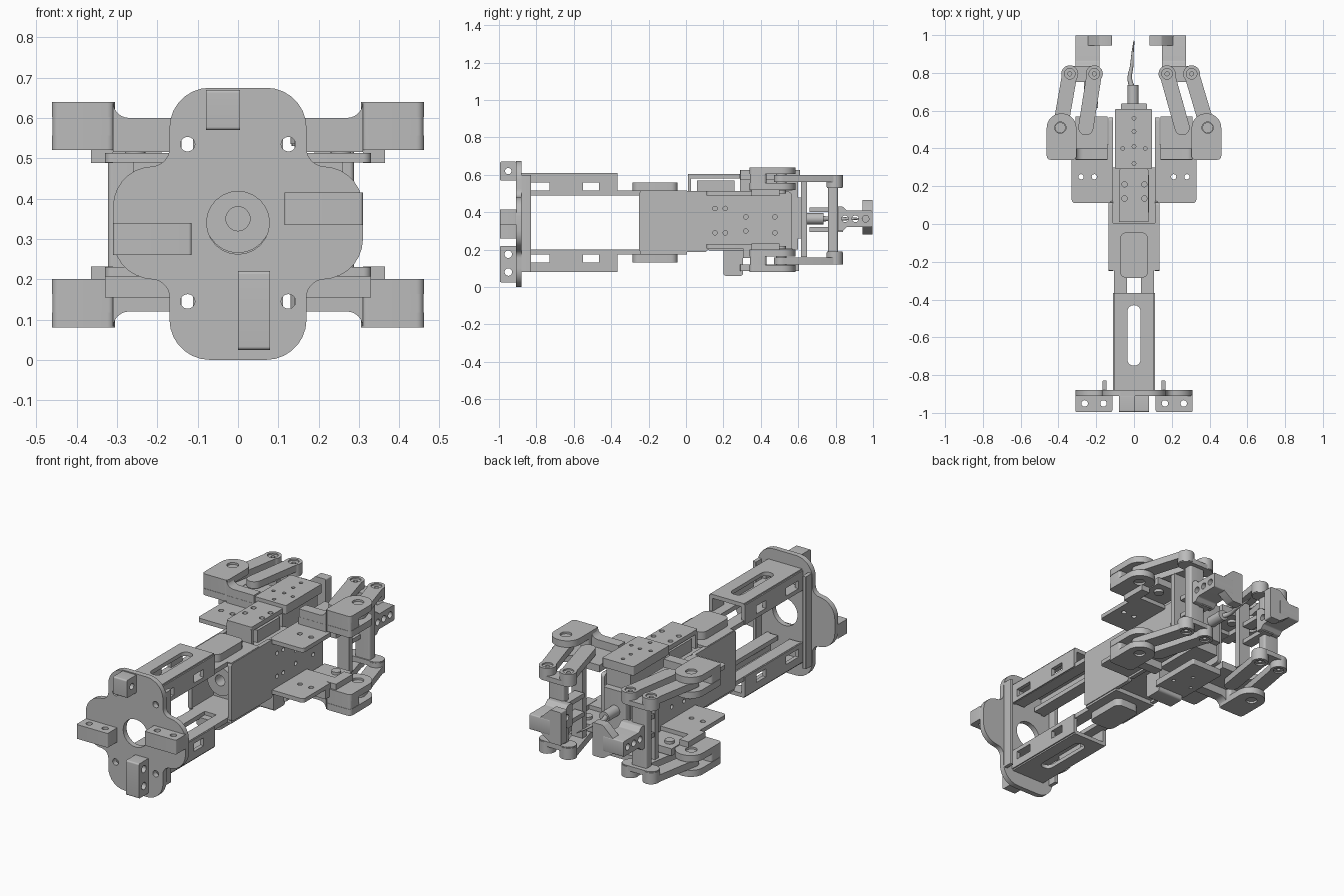
import bpy, bmesh
from math import sin, cos, pi, atan2
from mathutils import Vector

if "Cube" in bpy.data.objects:
    bpy.data.objects.remove(bpy.data.objects["Cube"])

GREY = bpy.data.materials.new("machined_grey")
GREY.use_nodes = True
GREY.diffuse_color = (0.5, 0.5, 0.5, 1)
GREY.node_tree.nodes["Principled BSDF"].inputs["Base Color"].default_value = (0.5, 0.5, 0.5, 1)
parts = []


# Outline helpers, all in a flat (u, v) plane
def fillet(pts, r, steps=7):
    out, n = [], len(pts)
    radii = r if isinstance(r, (list, tuple)) else [r] * n
    for i, p in enumerate(pts):
        p = Vector(p)
        a = (Vector(pts[i - 1]) - p).normalized()
        b = (Vector(pts[(i + 1) % n]) - p).normalized()
        if radii[i] == 0:
            out.append(p)
            continue
        for k in range(steps + 1):
            t = k / steps * pi / 2
            out.append(p + a * radii[i] * (1 - sin(t)) + b * radii[i] * (1 - cos(t)))
    return out


def rect(u0, u1, v0, v1, r=0.0):
    return fillet([(u0, v0), (u1, v0), (u1, v1), (u0, v1)], r)


def circle(u, v, r, n=24):
    return [(u + r * cos(2 * pi * k / n), v + r * sin(2 * pi * k / n)) for k in range(n)]


def capsule(a, b, r, n=12):
    ang = atan2(b[1] - a[1], b[0] - a[0])
    out = []
    for c, start in ((b, ang - pi / 2), (a, ang + pi / 2)):
        out += [(c[0] + r * cos(start + pi * k / n), c[1] + r * sin(start + pi * k / n))
                for k in range(n + 1)]
    return out


# Extrude an outline with holes along an axis
def slab(name, axis, lo, hi, outline, holes=()):
    cu = bpy.data.curves.new(name, 'CURVE')
    cu.dimensions, cu.fill_mode, cu.extrude = '2D', 'BOTH', (hi - lo) / 2
    for ring in [outline, *holes]:
        sp = cu.splines.new('POLY')
        sp.points.add(len(ring) - 1)
        for pt, q in zip(sp.points, ring):
            pt.co = (q[0], q[1], 0, 1)
        sp.use_cyclic_u = True
    tmp = bpy.data.objects.new(name + "_curve", cu)
    bpy.context.collection.objects.link(tmp)
    bpy.context.view_layer.update()
    me = bpy.data.meshes.new_from_object(tmp.evaluated_get(bpy.context.evaluated_depsgraph_get()))
    bpy.data.objects.remove(tmp)
    bm = bmesh.new()
    bm.from_mesh(me)
    for v in bm.verts:
        a, b, c = v.co
        c += (lo + hi) / 2
        v.co = {'x': (c, a, b), 'y': (a, c, b), 'z': (a, b, c)}[axis]
    bmesh.ops.remove_doubles(bm, verts=bm.verts, dist=1e-5)
    bmesh.ops.recalc_face_normals(bm, faces=bm.faces)
    bm.to_mesh(me)
    bm.free()
    me.name = name
    me.materials.clear()
    me.materials.append(GREY)
    ob = bpy.data.objects.new(name, me)
    bpy.context.collection.objects.link(ob)
    parts.append(ob)


def box(name, x0, x1, y0, y1, z0, z1, r=0.0):
    slab(name, 'z', z0, z1, rect(min(x0, x1), max(x0, x1), y0, y1, r))


# Mounting flange: a rounded cross with bolt holes
w, a, zl, zh, top = 0.31, 0.17, 0.2, 0.48, 0.675
cross = [(-a, 0), (a, 0), (a, zl), (w, zl), (w, zh), (a, zh),
         (a, top), (-a, top), (-a, zh), (-w, zh), (-w, zl), (-a, zl)]
bolts = [circle(sx * 0.125, z, 0.018) for sx in (-1, 1) for z in (0.145, 0.535)]
slab("mounting_flange", 'y', -0.91, -0.88, fillet(cross, [0.1, 0.1, 0.045, 0.1, 0.1, 0.045] * 2),
     bolts + [circle(0, 0.34, 0.078)])

# Four coupling blocks on the flange
for side, x0, x1, z0, z1 in (("right", -0.31, -0.115, 0.26, 0.34), ("left", 0.115, 0.31, 0.335, 0.415)):
    slab(side + "_coupling_block", 'z', z0, z1, rect(x0, x1, -0.995, -0.905, 0.008),
         [circle(x0 + f * (x1 - x0), -0.95, 0.017) for f in (0.25, 0.76)])
slab("upper_coupling_block", 'x', -0.08, 0.005, rect(-0.995, -0.905, 0.57, 0.67, 0.008),
     [circle(-0.95, 0.62, 0.017)])
slab("lower_coupling_block", 'x', 0, 0.08, rect(-0.995, -0.905, 0.025, 0.22, 0.008),
     [circle(-0.95, z, 0.02) for z in (0.08, 0.175)])

# Upper and lower slotted rails with their inner guide bars
for name, flip in (("upper", False), ("lower", True)):
    def zr(z0, z1, c=0.345):
        return (2 * c - z1, 2 * c - z0) if flip else (z0, z1)
    slab(name + "_rail_web", 'z', *zr(0.588, 0.61), rect(-0.105, 0.105, -0.88, -0.365),
         [rect(-0.035, 0.035, -0.75, -0.43, 0.033)])
    for s in (-1, 1):
        lo, hi = sorted((s * 0.09, s * 0.112))
        slab(name + "_rail_wall", 'x', lo, hi, rect(-0.88, -0.365, *zr(0.492, 0.602)),
             [rect(y0, y1, *zr(0.515, 0.56)) for y0, y1 in ((-0.84, -0.73), (-0.55, -0.465))])
        box(name + "_guide_bar", s * 0.036, s * 0.105, -0.87, -0.24, *zr(0.49, 0.515))
    box(name + "_body_pad", -0.075, 0.075, -0.285, -0.045, *zr(0.51, 0.558), 0.035)
    box(name + "_body_cover", -0.13, 0.13, -0.245, 0.005, *zr(0.49, 0.515))
for s in (-1, 1):
    box("flange_rib", s * 0.145, s * 0.166, -0.885, -0.828, 0.08, 0.6, 0.004)

# Central body: an open housing with the motor inside
box("body_core", -0.112, 0.112, -0.06, 0.3, 0.2, 0.5)
slab("motor", 'y', -0.16, -0.055, circle(0, 0.345, 0.08), [circle(0, 0.35, 0.03)])

# Side webs with screw holes and outward wing plates
screws = [circle(y, z, 0.012, 12) for y, z in ((0.155, 0.42), (0.21, 0.42), (0.32, 0.375), (0.475, 0.375),
                                               (0.155, 0.29), (0.21, 0.29), (0.32, 0.3), (0.475, 0.29))]
for s, side in ((-1, "right"), (1, "left")):
    lo, hi = sorted((s * 0.112, s * 0.135))
    slab(side + "_side_plate", 'x', lo, hi, rect(-0.25, 0.115, 0.187, 0.513, 0.015))
    slab(side + "_servo_web", 'x', lo, hi, rect(0.11, 0.565, 0.195, 0.51, 0.02), screws)

    # Joint positions differ slightly because the jaws are a little off centre
    out_base, in_base = (s * 0.39, 0.51), (s * 0.255, 0.51)
    shift = 0.0175 if s < 0 else -0.0175
    out_tip, in_tip = (s * (0.3225 + shift), 0.795), (s * (0.1925 + shift), 0.795)
    mid = (out_tip[0] + in_tip[0]) / 2

    for name, flip in (("upper", False), ("lower", True)):
        def zr(z0, z1):
            return (0.72 - z1, 0.72 - z0) if flip else (z0, z1)
        tag = side + "_" + name
        x0, x1 = sorted((s * 0.12, s * 0.33))
        slab(tag + "_wing", 'z', *zr(0.49, 0.513), rect(x0, x1, 0.11, 0.42, 0.02),
             [circle(s * x, 0.25, 0.014, 12) for x in (0.21, 0.28)])
        # Clevis: slotted outer fork and lower inner shelf
        x0, x1 = sorted((s * 0.305, s * 0.462))
        fork = fillet([(x0, 0.34), (x1, 0.34), (x1, 0.585), (x0, 0.585)], [0.02, 0.02, 0.075, 0.075])
        for label, z0, z1 in (("fork_outer", 0.603, 0.64), ("fork_inner", 0.52, 0.557)):
            slab(tag + "_" + label, 'z', *zr(z0, z1), fork, [circle(*out_base, 0.03)])
        box(tag + "_fork_wall", s * 0.307, s * 0.46, 0.342, 0.43, *zr(0.525, 0.635), 0.015)
        # Shelf wall sweeps up into the fork
        curve = [(0.27 + 0.04 * sin(k * pi / 12), 0.64 - 0.04 * cos(k * pi / 12)) for k in range(7)]
        sweep = [(0.14, 0.52), (0.14, 0.6), *curve, (0.31, 0.52)]
        slab(tag + "_shelf_wall", 'y', 0.341, 0.4, [(s * u, zr(v, v)[0]) for u, v in sweep])
        box(tag + "_shelf", s * 0.14, s * 0.31, 0.34, 0.57, *zr(0.515, 0.555))
        box(tag + "_shelf_step", s * 0.31, s * 0.365, 0.35, 0.5, *zr(0.488, 0.522))
        slab(tag + "_fork_pin", 'z', *zr(0.53, 0.63), circle(*out_base, 0.028))
        # Parallel links with countersunk end screws
        for label, p, q in (("outer_link", out_base, out_tip), ("inner_link", in_base, in_tip)):
            slab(f"{tag}_{label}", 'z', *zr(0.561, 0.6), capsule(p, q, 0.04), [circle(*q, 0.028)])
            slab(f"{tag}_{label}_boss", 'z', *zr(0.535, 0.6), circle(*q, 0.045), [circle(*q, 0.028)])
            slab(f"{tag}_{label}_screw", 'z', *zr(0.54, 0.592), circle(*q, 0.029), [circle(*q, 0.011, 12)])
        slab(tag + "_carrier_plate", 'z', *zr(0.53, 0.558), capsule(in_tip, out_tip, 0.042))
        slab(tag + "_inner_pin", 'z', *zr(0.5, 0.598), circle(*in_base, 0.025))
        bx = in_tip[0] + s * 0.025
        box(tag + "_jaw_bracket", bx - 0.03, bx + 0.03, 0.66, 0.84, *zr(0.4, 0.425))
    box(side + "_lower_ledge", s * 0.14, s * 0.33, 0.305, 0.36, 0.155, 0.21)

    # Posts joining the upper and lower linkages
    box(side + "_link_post", s * 0.19, s * 0.26, 0.615, 0.648, 0.16, 0.565)
    box(side + "_jaw_post", mid - 0.048, mid + 0.048, 0.76, 0.813, 0.17, 0.55, 0.012)

    # Slim jaw arm with cross holes, a wide root and a tall inward tip
    fx = s * (abs(mid) - 0.029)
    arm = [(0.8, 0.3), (0.84, 0.3), (0.86, 0.322), (0.998, 0.322),
           (0.998, 0.408), (0.86, 0.408), (0.84, 0.43), (0.8, 0.43)]
    slab(side + "_jaw_arm", 'x', fx - 0.064, fx + 0.064, fillet(arm, 0.006, 3),
         [circle(y, 0.365, 0.018) for y in (0.85, 0.905, 0.96)])
    xm, x1 = fx - s * 0.065, fx - s * 0.13
    tip = [(fx, 0.325), (xm, 0.28), (x1, 0.28), (x1, 0.466), (xm, 0.466), (fx, 0.405)]
    slab(side + "_jaw_tip", 'y', 0.945, 0.997, fillet(tip, 0.006, 3))

# Upper bracket over the body
slab("bracket_top", 'z', 0.58, 0.605, rect(-0.08, 0.077, 0.01, 0.29, 0.008),
     [circle(x, y, 0.014, 12) for x in (-0.05, 0.055) for y in (0.135, 0.21)])
box("bracket_leg", -0.08, 0.077, 0.01, 0.028, 0.5, 0.59)
box("bracket_block", -0.08, 0.08, 0.06, 0.26, 0.49, 0.57)

# Actuator housing between the jaws
slab("actuator_lid", 'z', 0.575, 0.625, rect(-0.1, 0.095, 0.29, 0.61, 0.008),
     [circle(x, y, 0.01, 12) for x, y in ((-0.06, 0.4), (0.06, 0.4), (0, 0.32), (0, 0.41), (0, 0.49), (0, 0.56))])
box("actuator_body", -0.075, 0.075, 0.29, 0.6, 0.2, 0.58)
box("actuator_end", -0.07, 0.07, 0.59, 0.638, 0.26, 0.48, 0.01)
slab("actuator_floor", 'z', 0.085, 0.12, rect(-0.1, 0.095, 0.29, 0.605, 0.008),
     [circle(x, y, 0.01, 12) for x, y in ((-0.06, 0.4), (0.06, 0.4), (0, 0.49))])
slab("lower_bracket", 'x', -0.08, 0.08, rect(0.2, 0.305, 0.06, 0.22, 0.015))

# Cable leaving the actuator
slab("cable_plug", 'y', 0.63, 0.735, circle(-0.005, 0.365, 0.03))
cu = bpy.data.curves.new("cable", 'CURVE')
cu.dimensions, cu.bevel_depth, cu.use_fill_caps = '3D', 0.015, True
path = [(-0.01, 0.72), (-0.022, 0.77), (-0.012, 0.84), (-0.008, 0.9), (0, 0.97)]
sp = cu.splines.new('BEZIER')
sp.bezier_points.add(len(path) - 1)
for i, (bp, p) in enumerate(zip(sp.bezier_points, path)):
    bp.co = (*p, 0.365)
    bp.radius = 1 - 0.2 * i
    bp.handle_left_type = bp.handle_right_type = 'AUTO'
cu.materials.append(GREY)
bpy.context.collection.objects.link(bpy.data.objects.new("cable", cu))

# Smooth the round faces, keep the edges crisp
bpy.ops.object.select_all(action='DESELECT')
for ob in parts:
    ob.select_set(True)
bpy.context.view_layer.objects.active = parts[0]
bpy.ops.object.shade_smooth_by_angle(angle=0.6)
